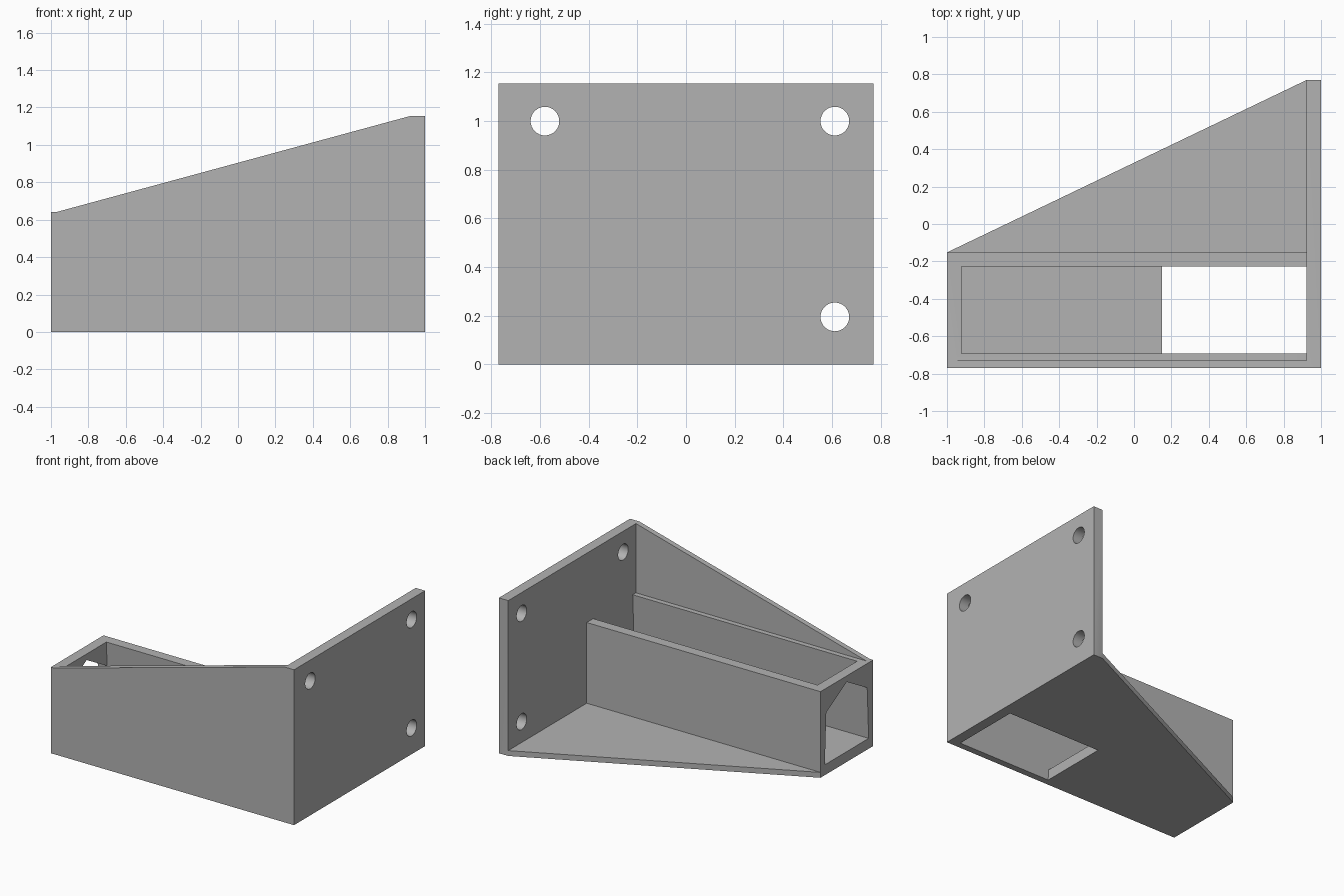
import bpy, bmesh, math
from mathutils import Vector

if "Cube" in bpy.data.objects:
    bpy.data.objects.remove(bpy.data.objects["Cube"], do_unlink=True)

grey = bpy.data.materials.new("plain grey")
grey.use_nodes = True
grey.diffuse_color = (0.45, 0.45, 0.45, 1)
grey.node_tree.nodes["Principled BSDF"].inputs["Base Color"].default_value = (0.45, 0.45, 0.45, 1)

# Overall sizes
HALF_Y, HEIGHT, TUBE_H = 0.77, 1.155, 0.64
WALL, SHEET = 0.077, 0.04
PLATE_X = 1 - WALL
TUBE_BACK, MID_Y = -0.152, -0.46


def prism(name, axis, profile, lo, hi):
    """Extrude a flat profile along x, y or z between lo and hi."""
    def place(p, d):
        return {"x": (d, *p), "y": (p[0], d, p[1]), "z": (*p, d)}[axis]
    bm = bmesh.new()
    face = bm.faces.new([bm.verts.new(place(p, lo)) for p in profile])
    new = bmesh.ops.extrude_face_region(bm, geom=[face])["geom"]
    shift = Vector(place((0, 0), hi - lo))
    bmesh.ops.translate(bm, verts=[v for v in new if isinstance(v, bmesh.types.BMVert)], vec=shift)
    bmesh.ops.recalc_face_normals(bm, faces=bm.faces)
    mesh = bpy.data.meshes.new(name)
    bm.to_mesh(mesh)
    bm.free()
    mesh.materials.append(grey)
    obj = bpy.data.objects.new(name, mesh)
    bpy.context.collection.objects.link(obj)
    return obj


def combine(target, other, operation):
    """Apply a boolean and remove the helper."""
    mod = target.modifiers.new("combine", "BOOLEAN")
    mod.operation, mod.object, mod.solver = operation, other, "EXACT"
    bpy.context.view_layer.objects.active = target
    bpy.ops.object.modifier_apply(modifier=mod.name)
    bpy.data.objects.remove(other, do_unlink=True)


def rect(a0, a1, b0, b1):
    return [(a0, b0), (a1, b0), (a1, b1), (a0, b1)]


def half_width(z):
    """The channel narrows slightly towards its open top."""
    return 0.261 - 0.045 * z


def channel(z0, z1):
    return [(MID_Y - half_width(z0), z0), (MID_Y + half_width(z0), z0),
            (MID_Y + half_width(z1), z1), (MID_Y - half_width(z1), z1)]


# Mounting plate, with the thin floor, the channel block and the side gusset
bracket = prism("wall_bracket", "x", rect(-HALF_Y, HALF_Y, 0, HEIGHT), PLATE_X, 1)
floor = prism("floor", "z", [(-1, -HALF_Y), (PLATE_X, -HALF_Y), (PLATE_X, HALF_Y), (-1, TUBE_BACK)], 0, SHEET)
block = prism("channel_block", "x", rect(-HALF_Y, TUBE_BACK, 0, TUBE_H), -1, PLATE_X)
gusset = prism("side_gusset", "y", [(-1, 0), (PLATE_X, 0), (PLATE_X, HEIGHT), (-1, 0.633)], -HALF_Y, SHEET - HALF_Y)
for part in (floor, block, gusset):
    combine(bracket, part, "UNION")

# Channel, floor opening and pointed end window
house = channel(WALL, 0.46)
house.insert(3, (MID_Y, 0.595))
cutters = [
    prism("channel_cutter", "x", channel(WALL, 0.75), -1 + WALL, PLATE_X),
    prism("opening_cutter", "x", channel(-0.1, 0.3), 0.15, PLATE_X),
    prism("window_cutter", "x", house, -1.1, -0.8),
]

# Screw holes
STEPS = 32
for y, z in ((-0.58, 1.0), (0.612, 1.0), (0.612, 0.195)):
    ring = [(y + 0.059 * math.cos(math.tau * i / STEPS), z + 0.059 * math.sin(math.tau * i / STEPS))
            for i in range(STEPS)]
    cutters.append(prism("screw_hole_cutter", "x", ring, 0.8, 1.1))
for cutter in cutters:
    cutter.hide_render = True
    combine(bracket, cutter, "DIFFERENCE")

# Crisp edges, round holes
bpy.ops.object.select_all(action="DESELECT")
bracket.select_set(True)
bpy.context.view_layer.objects.active = bracket
bpy.ops.object.shade_smooth_by_angle(angle=math.radians(30))
